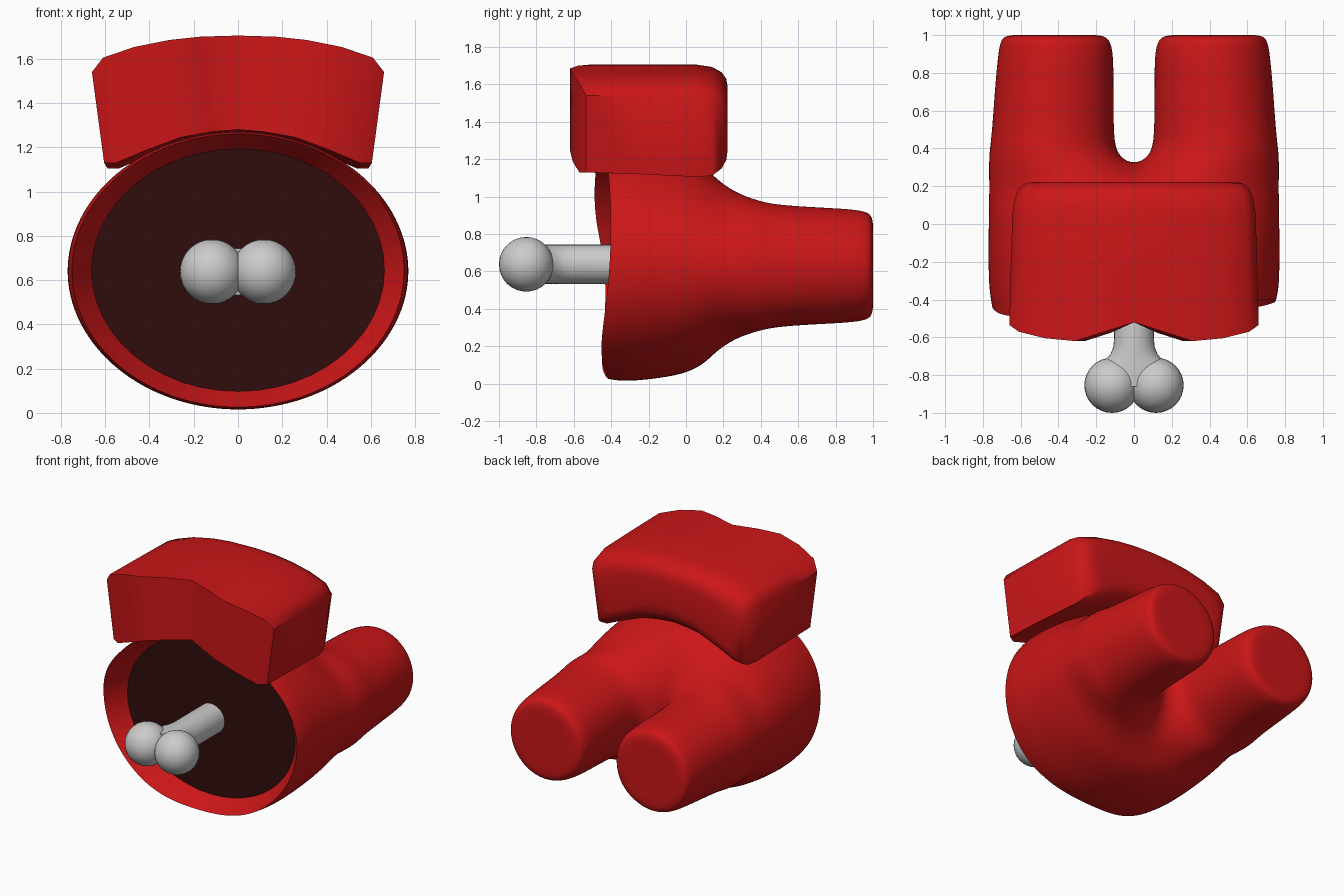
import bpy, bmesh
from math import sin, cos, radians, pi

if "Cube" in bpy.data.objects:
    bpy.data.objects.remove(bpy.data.objects["Cube"])


def material(name, rgb):
    m = bpy.data.materials.new(name)
    m.diffuse_color = (*rgb, 1)
    m.use_nodes = True
    m.node_tree.nodes["Principled BSDF"].inputs["Base Color"].default_value = m.diffuse_color
    return m


RED = material("red", (0.6, 0.008, 0.009))
DARK = material("dark_red", (0.03, 0.004, 0.004))


def finish(bm, name, mat=None, angle=None):
    bmesh.ops.recalc_face_normals(bm, faces=bm.faces)
    for f in bm.faces:
        f.smooth = True
    me = bpy.data.meshes.new(name)
    bm.to_mesh(me)
    bm.free()
    ob = bpy.data.objects.new(name, me)
    bpy.context.collection.objects.link(ob)
    if mat:
        me.materials.append(mat)
    if angle:
        bpy.ops.object.select_all(action='DESELECT')
        ob.select_set(True)
        bpy.context.view_layer.objects.active = ob
        bpy.ops.object.shade_smooth_by_angle(angle=radians(angle))
    return ob


def loft(bm, rings, closed=True):
    vs = [[bm.verts.new(p) for p in r] for r in rings]
    n = len(rings[0])
    for a, b in zip(vs, vs[1:]):
        for i in range(n if closed else n - 1):
            j = (i + 1) % n
            bm.faces.new((a[i], a[j], b[j], b[i]))
    return vs


# Body: two half-lofts that share the centre line and split into two legs
def half_ring(s, y, rx, rz, cz=0.64, mid=1.0):
    k = 1.026          # makes up for subdivision shrinkage
    ys = y if isinstance(y, list) else [y] * 9
    pts = []
    for i in range(9):
        a = radians(90 - 22.5 * i)
        m = mid if i in (0, 8) else 1
        x = 0 if i in (0, 8) else s * rx * k * cos(a)
        pts.append((x, ys[i], cz + rz * k * m * sin(a)))
    return pts


def leg_ring(s, y, cx, rx, rz, cz=0.63):
    k = 1.05
    angles = [135 - 33.75 * i for i in range(9)] + [-135 - 22.5 * j for j in (1, 2, 3)]
    return [(s * (cx + rx * k * cos(radians(a))), y, cz + rz * k * sin(radians(a)))
            for a in angles]


RIM = {1: [-.45, -.43, -.41, -.40, -.405, -.43, -.46, -.44, -.40],
       -1: [-.45, -.47, -.49, -.49, -.43, -.43, -.445, -.455, -.40]}
bm = bmesh.new()
crease = bm.edges.layers.float.new("crease_edge")
for s in (1, -1):
    split = half_ring(s, 0.2, 0.765, 0.47, 0.633, 0.86)
    loft(bm, [
        half_ring(s, -0.29, 0.655, 0.543, 0.645),
        half_ring(s, RIM[s], 0.75, 0.617, 0.643),
        half_ring(s, -0.33, 0.77, 0.634, 0.643),
        half_ring(s, -0.1, 0.77, 0.607),
        half_ring(s, 0.07, 0.768, 0.56, 0.635),
        split], closed=False)
    # the crotch web is shared by both legs, so the split stays open inside
    zt, zb = split[0][2], split[8][2]
    crotch = [(0, 0.31, zb + (zt - zb) * j / 4) for j in (1, 2, 3)]
    legs = loft(bm, [split + crotch,
                     leg_ring(s, 0.36, 0.434, 0.338, 0.36),
                     leg_ring(s, 0.46, 0.436, 0.32, 0.33),
                     leg_ring(s, 0.70, 0.428, 0.312, 0.315),
                     leg_ring(s, 0.88, 0.42, 0.304, 0.306),
                     leg_ring(s, 0.97, 0.42, 0.29, 0.292),
                     leg_ring(s, 1.003, 0.425, 0.255, 0.26),
                     leg_ring(s, 1.0, 0.425, 0.12, 0.12)])
    bm.faces.new(legs[-1])
bmesh.ops.remove_doubles(bm, verts=bm.verts, dist=0.0005)
# sharp rim: only its points lie this far forward
for e in bm.edges:
    if all(v.co.y < -0.38 for v in e.verts):
        e[crease] = 1.0
        e.smooth = False
body = finish(bm, "body_with_legs", RED)
sub = body.modifiers.new("smooth", 'SUBSURF')
sub.levels = sub.render_levels = 3

# Dark inner wall closing the opening
bm = bmesh.new()
bm.faces.new([bm.verts.new((0.662 * cos(2 * pi * i / 48), -0.30, 0.645 + 0.548 * sin(2 * pi * i / 48)))
              for i in range(48)])
finish(bm, "inner_wall", DARK)

# Arched block on top: columns with top and bottom points and a wavy front
top = [(0, 1.705), (.17, 1.70), (.31, 1.685), (.47, 1.653), (.61, 1.605), (.66, 1.54)]
bot = [(0, 1.28), (.12, 1.27), (.26, 1.245), (.42, 1.185), (.55, 1.13), (.605, 1.13)]
front = [-.52, -.575, -.62, -.605, -.57, -.535]


def mirrored(h):
    return [(-x, z) for x, z in h[:0:-1]] + h


tops, bots = mirrored(top), mirrored(bot)
fronts = front[:0:-1] + front
n = len(tops)


def block_ring(y, sx, d, dz):
    t = [(x * sx, fronts[i] if y is None else y, z - d) for i, (x, z) in enumerate(tops)]
    b = [(x * sx, fronts[i] if y is None else y, z + d + dz) for i, (x, z) in enumerate(bots)]
    return t + b[::-1]


bm = bmesh.new()
vs = loft(bm, [block_ring(None, 1, 0, 0), block_ring(-0.25, 0.99, 0, -.01),
               block_ring(0.06, 0.975, 0, -.025), block_ring(0.14, 0.955, 0.012, -.03),
               block_ring(0.19, 0.92, 0.04, -.02), block_ring(0.215, 0.87, 0.075, -.01),
               block_ring(0.223, 0.8, 0.12, 0)])
for r in (vs[0], vs[-1]):
    for i in range(n - 1):
        bm.faces.new((r[i], r[i + 1], r[2 * n - 2 - i], r[2 * n - 1 - i]))
finish(bm, "top_block", RED, 45)

# Bone: shaft that flares into two round knobs
bm = bmesh.new()
stations = [(-.28, .105), (-.60, .105), (-.65, .109), (-.69, .125),
            (-.73, .16), (-.77, .20), (-.82, .22), (-.86, .15)]
vs = loft(bm, [[(rx * cos(2 * pi * i / 32), y, 0.638 + 0.105 * sin(2 * pi * i / 32))
                for i in range(32)] for y, rx in stations])
bm.faces.new(vs[0])
bm.faces.new(vs[-1])
finish(bm, "bone_shaft", None, 40)
for s, side in ((1, "right"), (-1, "left")):
    bm = bmesh.new()
    bmesh.ops.create_uvsphere(bm, u_segments=32, v_segments=16, radius=0.146)
    bmesh.ops.translate(bm, verts=bm.verts, vec=(s * 0.117, -0.854, 0.638))
    finish(bm, "bone_knob_" + side)
